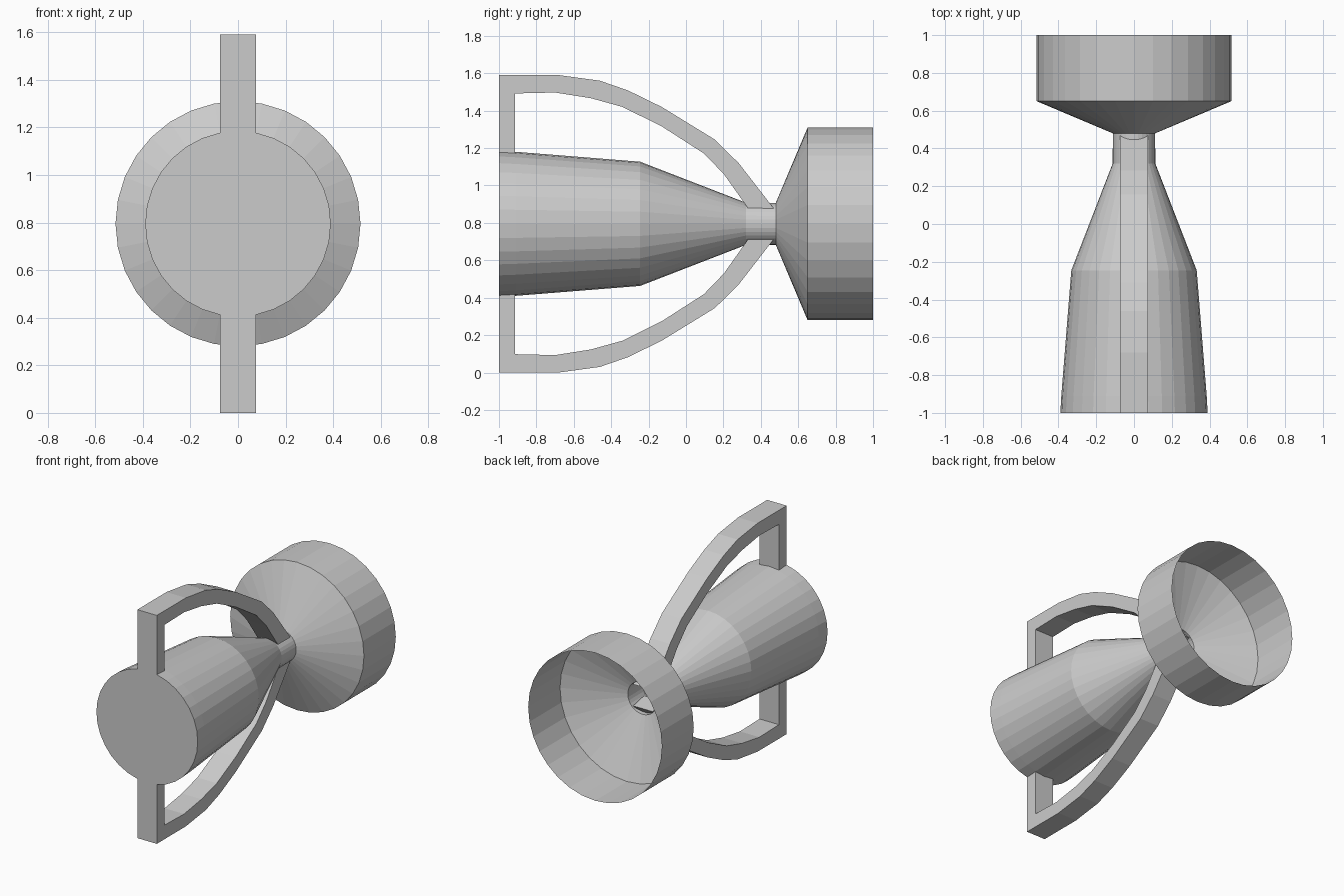
import bpy, bmesh, math

if "Cube" in bpy.data.objects:
    bpy.data.objects.remove(bpy.data.objects["Cube"])

AXIS_Z = 0.795
SIDES = 32


def to_object(bm, name):
    bmesh.ops.recalc_face_normals(bm, faces=bm.faces)
    mesh = bpy.data.meshes.new(name)
    bm.to_mesh(mesh)
    bm.free()
    obj = bpy.data.objects.new(name, mesh)
    bpy.context.collection.objects.link(obj)
    return obj


def lathe(name, profile, cap_first=False):
    """Revolve (y, radius) points around the horizontal y axis."""
    bm = bmesh.new()
    rings = []
    for y, r in profile:
        rings.append([bm.verts.new((r * math.sin(2 * math.pi * i / SIDES), y,
                                    AXIS_Z + r * math.cos(2 * math.pi * i / SIDES)))
                      for i in range(SIDES)])
    for a, b in zip(rings, rings[1:]):
        for i in range(SIDES):
            j = (i + 1) % SIDES
            bm.faces.new((a[i], a[j], b[j], b[i]))
    if cap_first:
        bm.faces.new(rings[0])
    return to_object(bm, name)


def handle(name, outline, half_width, side):
    """Extrude a (y, z) outline across x; side=-1 mirrors it below the axis."""
    bm = bmesh.new()
    verts = [bm.verts.new((-half_width, y, AXIS_Z + side * (z - AXIS_Z)))
             for y, z in outline]
    face = bm.faces.new(verts)
    ext = bmesh.ops.extrude_face_region(bm, geom=[face], use_keep_orig=True)
    moved = [v for v in ext["geom"] if isinstance(v, bmesh.types.BMVert)]
    bmesh.ops.translate(bm, verts=moved, vec=(2 * half_width, 0, 0))
    return to_object(bm, name)


# Hollow cup, neck and open flared base in one thin shell
lathe("cup_and_base", [(-1, 0.39), (-0.91, 0.385), (-0.245, 0.332), (0.32, 0.113),
                       (0.48, 0.112), (0.65, 0.515), (1, 0.515)], cap_first=True)

# Curved handles with a straight post at the front rim
outer = [(-1, 1.17), (-1, 1.59), (-0.68, 1.59), (-0.46, 1.56), (-0.31, 1.508),
         (-0.13, 1.42), (0.155, 1.245), (0.283, 1.118), (0.475, 0.87)]
inner = [(0.355, 0.845), (0.203, 1.06), (0.096, 1.171), (-0.13, 1.316),
         (-0.34, 1.42), (-0.51, 1.467), (-0.70, 1.497), (-0.915, 1.492), (-0.915, 1.17)]
for label, side in (("upper_handle", 1), ("lower_handle", -1)):
    handle(label, outer + inner, 0.075, side)
